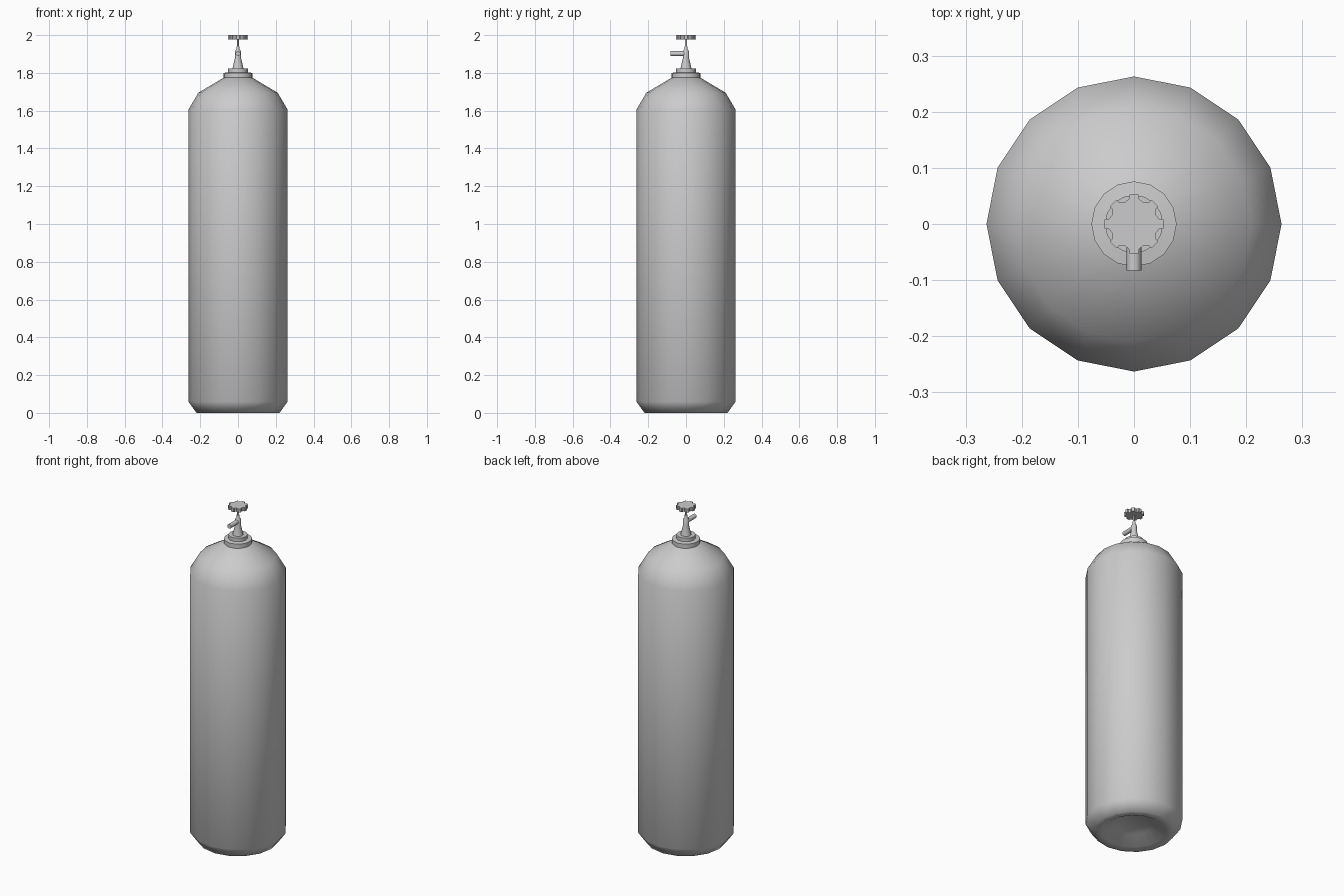
import bpy, bmesh
from math import sin, cos, pi, radians

if "Cube" in bpy.data.objects:
    bpy.data.objects.remove(bpy.data.objects["Cube"])


def finish(name, bm, angle=45):
    bmesh.ops.recalc_face_normals(bm, faces=bm.faces)
    me = bpy.data.meshes.new(name)
    bm.to_mesh(me)
    bm.free()
    ob = bpy.data.objects.new(name, me)
    bpy.context.collection.objects.link(ob)
    bpy.ops.object.select_all(action='DESELECT')
    ob.select_set(True)
    bpy.context.view_layer.objects.active = ob
    bpy.ops.object.shade_smooth_by_angle(angle=radians(angle))
    return ob


def lathe(name, profile, sides, angle=45):
    """Revolve (radius, height) points about z; radius 0 makes a pole."""
    bm = bmesh.new()
    rings = []
    for r, z in profile:
        n = sides if r > 0 else 1
        rings.append([bm.verts.new((r * cos(2 * pi * i / sides),
                                    r * sin(2 * pi * i / sides), z)) for i in range(n)])
    for a, b in zip(rings, rings[1:]):
        for i in range(sides):
            j = (i + 1) % sides
            quad = [a[i % len(a)], a[j % len(a)], b[j % len(b)], b[i % len(b)]]
            bm.faces.new(list(dict.fromkeys(quad)))
    return finish(name, bm, angle)


# Tank with recessed base and domed shoulder
lathe("tank_body", [(0, 0.05), (0.10, 0.042), (0.175, 0.003), (0.22, 0.003),
                    (0.22, 0), (0.263, 0.06), (0.263, 1.605), (0.21, 1.695),
                    (0.07, 1.778), (0, 1.785)][:3] +
      [(0.22, 0), (0.263, 0.06), (0.263, 1.605), (0.21, 1.695), (0.07, 1.778), (0, 1.785)], 16, 60)

# Stepped neck collar
lathe("neck_collar", [(0, 1.76), (0.076, 1.76), (0.076, 1.80), (0.052, 1.803),
                      (0.052, 1.824), (0, 1.824)], 16)

# Tapered valve body
lathe("valve_body", [(0, 1.82), (0.03, 1.82), (0.016, 1.88), (0.016, 1.915),
                     (0.009, 1.925), (0.009, 1.94), (0, 1.94)], 12)

# Spindle
lathe("valve_spindle", [(0, 1.93), (0.006, 1.93), (0.006, 1.985), (0, 1.985)], 8)

# Outlet pipe pointing to the front
outlet = lathe("valve_outlet", [(0, 0), (0.013, 0), (0.013, 0.083), (0, 0.083)], 12)
outlet.rotation_euler = (pi / 2, 0, 0)
outlet.location = (0, 0, 1.902)

# Eight-lobed handwheel
bm = bmesh.new()
ring = []
for k in range(8):
    for off, r in ((-9, 0.053), (9, 0.053), (11, 0.046), (22.5, 0.042), (34, 0.046)):
        a = radians(45 * k + off)
        ring.append(bm.verts.new((r * cos(a), r * sin(a), 1.978)))
base = bm.faces.new(ring)
top = bmesh.ops.extrude_face_region(bm, geom=[base], use_keep_orig=True)
bmesh.ops.translate(bm, vec=(0, 0, 0.022),
                    verts=[v for v in top["geom"] if isinstance(v, bmesh.types.BMVert)])
finish("handwheel", bm, 30)
